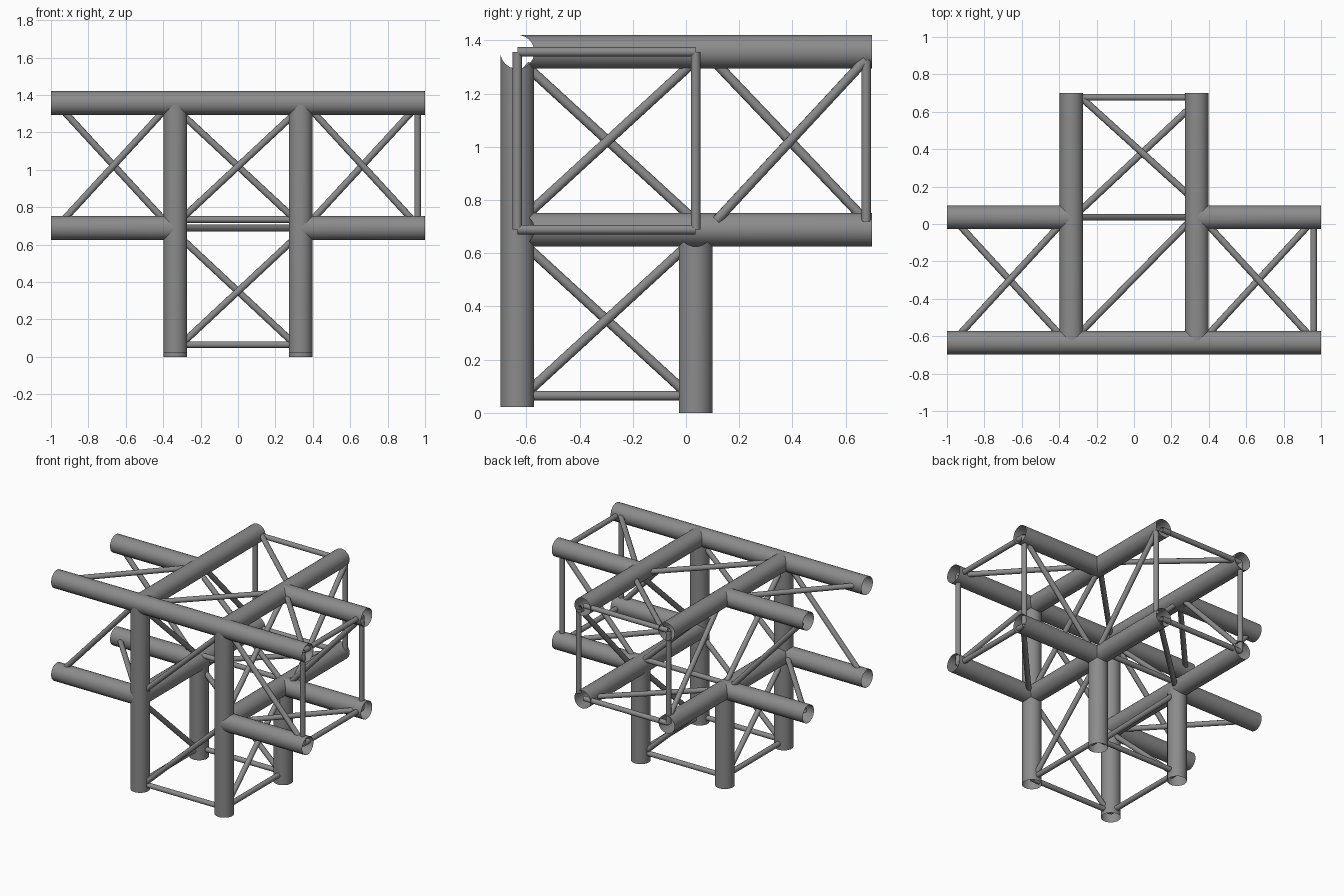
import bpy, bmesh, math
from mathutils import Vector as V

if "Cube" in bpy.data.objects:
    bpy.data.objects.remove(bpy.data.objects["Cube"])

R, r = 0.064, 0.0182          # chord and brace radius
X, YF, YB = 0.335, -0.634, 0.036
ZT, ZB = 1.357, 0.689

# Dark grey metal
metal = bpy.data.materials.new("dark_grey_metal")
metal.diffuse_color = (0.26, 0.26, 0.26, 1)
metal.use_nodes = True
metal.node_tree.nodes["Principled BSDF"].inputs["Base Color"].default_value = metal.diffuse_color


def tube(name, a, b, rad=r, n=12, meets=()):
    """Open pipe from a to b; end a is saddle-cut against pipes leaving the node along 'meets'."""
    a, b = V(a), V(b)
    d = (b - a).normalized()
    u = d.orthogonal().normalized()
    w = d.cross(u)
    bm = bmesh.new()
    start, end = [], []
    for i in range(n):
        t = 2 * math.pi * i / n
        p = rad * (math.cos(t) * u + math.sin(t) * w)
        s = max([p.dot(V(m)) for m in meets], default=0)
        start.append(bm.verts.new(a + p + d * s))
        end.append(bm.verts.new(b + p))
    for i in range(n):
        j = (i + 1) % n
        f = bm.faces.new((start[i], start[j], end[j], end[i]))
        f.smooth = True
    me = bpy.data.meshes.new(name)
    bm.to_mesh(me)
    bm.free()
    me.materials.append(metal)
    ob = bpy.data.objects.new(name, me)
    bpy.context.collection.objects.link(ob)
    return ob


def chord(name, a, b, meets=()):
    tube(name, a, b, R, 20, meets)


def frame(name, pts):
    for i in range(4):
        tube(name, pts[i], pts[(i + 1) % 4])


UP, DN, BK, FR = (0, 0, 1), (0, 0, -1), (0, 1, 0), (0, -1, 0)

# Continuous front top chord
chord("front_top_chord", (-1, YF, ZT), (1, YF, ZT))

for s in (-1, 1):
    out, inn = (s, 0, 0), (-s, 0, 0)
    x = s * X
    # Legs
    chord("front_leg", (x, YF, ZT), (x, YF, 0.022), (out, inn, BK))
    chord("back_leg", (x, YB, ZB), (x, YB, 0), (BK, FR, out))
    # Chords running backwards
    chord("back_arm_top_chord", (x, YF, ZT), (x, 0.7, ZT), (out, inn, DN))
    chord("back_arm_low_chord", (x, YF, ZB), (x, 0.7, ZB), (UP, DN, out))
    # Side arm chords
    chord("side_front_low_chord", (x, YF, ZB), (s, YF, ZB), (UP, DN, BK))
    chord("side_back_top_chord", (x, YB, ZT), (s, YB, ZT), (BK, FR))
    chord("side_back_low_chord", (x, YB, ZB), (s, YB, ZB), (BK, FR, DN))
    # Side arm diagonals, spiralling round the arm
    xi, xo = s * 0.385, s * 0.945
    tube("side_brace_front", (xi, YF, ZT - .03), (xo, YF, ZB + .03))
    tube("side_brace_back", (xi, YB, ZB + .03), (xo, YB, ZT - .03))
    tube("side_brace_top", (xi, YB - .03, ZT), (xo, YF + .03, ZT))
    tube("side_brace_low", (xi, YF + .03, ZB), (xo, YB - .03, ZB))

# End frames of the right arm, the back arm and the legs
frame("right_end_frame", [(.96, YF, ZT), (.96, YB, ZT), (.96, YB, ZB), (.96, YF, ZB)])
tube("back_end_bar_top", (-X, .677, ZT), (X, .677, ZT))
tube("back_end_bar_low", (-X, .677, ZB), (X, .677, ZB))
XO = X + .045                  # right-hand back arm braces sit on the outer side
tube("back_end_post_left", (-X, .677, ZB), (-X, .677, ZT))
tube("back_end_post_right", (XO, .677, ZB + .03), (XO, .677, ZT - .03))
frame("foot_frame", [(-X, YF, .065), (X, YF, .065), (X, YB, .065), (-X, YB, .065)])

# Back arm diagonals
tube("back_brace_right", (XO, .115, ZB + .035), (XO, .675, ZT - .03))
tube("back_brace_left", (-X, .11, ZT - .04), (-X, .67, ZB + .04))
tube("back_brace_top", (.31, .14, ZT), (-.285, .678, ZT))
tube("back_brace_low", (-.31, .05, ZB), (.31, .63, ZB))

# Leg diagonals
zl, zh = .07, .63
tube("leg_brace_front", (-.3, YF, zl), (.3, YF, zh))
tube("leg_brace_back", (.3, YB, zl), (-.3, YB, zh))
tube("leg_brace_right", (X, YF + .03, zl), (X, YB - .03, zh))
tube("leg_brace_left", (-X, YB - .03, zl), (-X, YF + .03, zh))

# Centre box diagonals and crossbar
zl, zh = ZB + .05, ZT - .06
tube("centre_brace_front", (-.3, YF, zl), (.3, YF, zh))
tube("centre_brace_back", (.3, YB, zl), (-.3, YB, zh))
tube("centre_brace_right", (X, YF + .03, zl), (X, YB - .02, zh + .01))
tube("centre_brace_left", (-X, YB - .02, zl), (-X, YF + .03, zh + .01))
tube("centre_brace_top", (-.31, YF + .03, ZT), (.31, YB - .01, ZT))
tube("centre_crossbar", (-X, YB, ZB + .045), (X, YB, ZB + .045))
